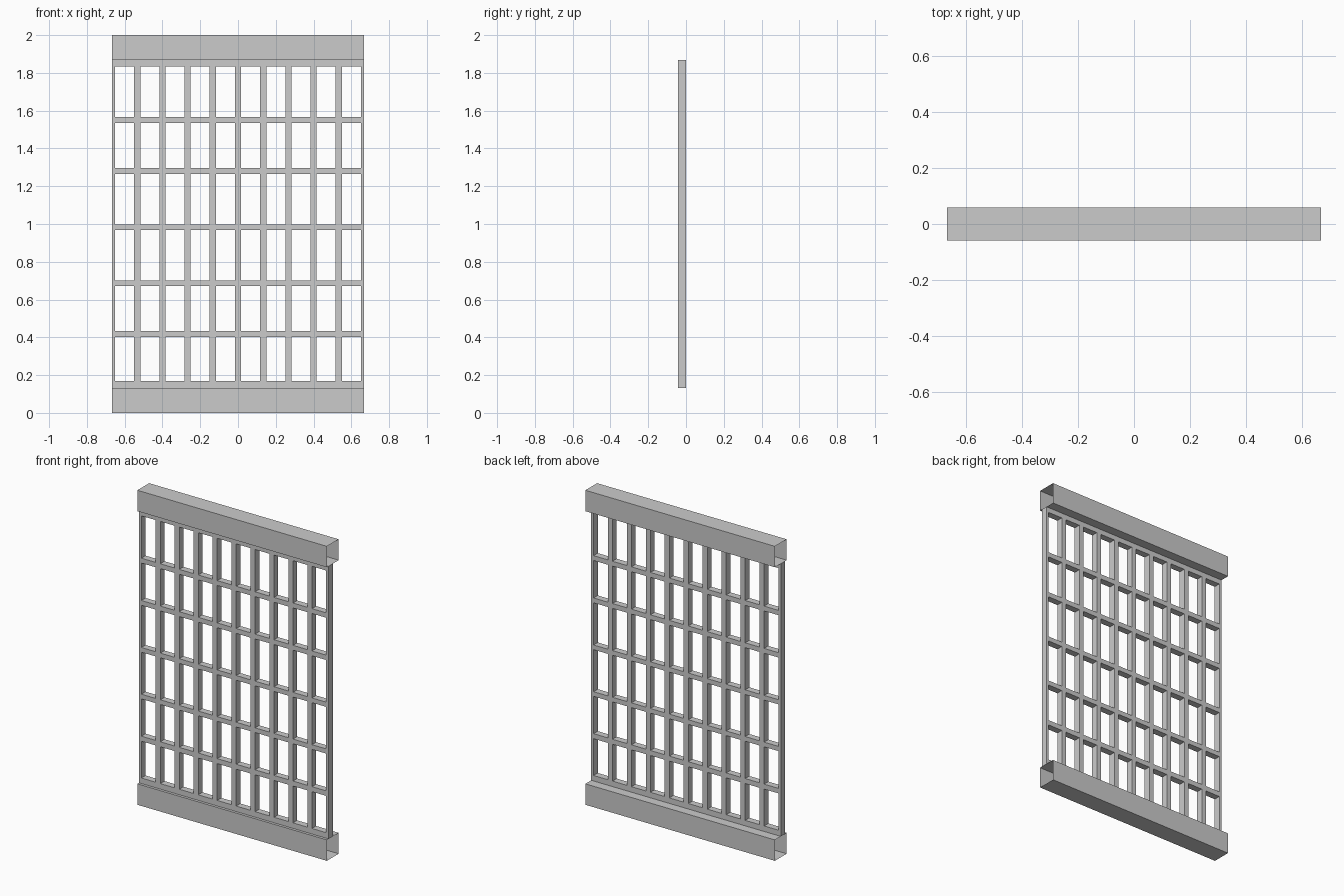
import bpy, bmesh

if "Cube" in bpy.data.objects:
    bpy.data.objects.remove(bpy.data.objects["Cube"])

HALF_W = 2 / 3        # half width of the panel
RAIL_H = 0.133        # height of the box rails
RAIL_D = 0.059        # half depth of the box rails
FRONT, BACK = -0.042, 0.0   # lattice depth range
PITCH, BAR = HALF_W / 5, 0.033


def make_object(name, bm):
    bmesh.ops.recalc_face_normals(bm, faces=bm.faces)
    mesh = bpy.data.meshes.new(name)
    bm.to_mesh(mesh)
    bm.free()
    obj = bpy.data.objects.new(name, mesh)
    bpy.context.collection.objects.link(obj)
    return obj


# Hollow rails: rectangular tubes with open ends
def rail(name, z0, z1):
    bm = bmesh.new()
    profile = [(-RAIL_D, z0), (RAIL_D, z0), (RAIL_D, z1), (-RAIL_D, z1)]
    left, right = ([bm.verts.new((x, y, z)) for y, z in profile]
                   for x in (-HALF_W, HALF_W))
    for i in range(4):
        j = (i + 1) % 4
        bm.faces.new((left[i], left[j], right[j], right[i]))
    make_object(name, bm)


rail("bottom_rail", 0, RAIL_H)
rail("top_rail", 2 - RAIL_H, 2)

# Lattice: flat grid with the cell openings left out, extruded to depth
xs = []
for i in range(-5, 6):
    for side in (-1, 1):
        xs.append(max(-HALF_W, min(HALF_W, i * PITCH + side * BAR / 2)))
xs = xs[1:-1] if xs[0] != xs[1] else xs
xs = sorted(set(xs) | {-HALF_W, HALF_W})
zs = [RAIL_H, 0.168, 0.402, 0.434, 0.671, 0.701, 0.968, 0.998,
      1.266, 1.297, 1.535, 1.566, 1.835, 2 - RAIL_H]

bm = bmesh.new()
grid = [[bm.verts.new((x, FRONT, z)) for z in zs] for x in xs]
for i in range(len(xs) - 1):
    for j in range(len(zs) - 1):
        if i % 2 == 1 and j % 2 == 1:
            continue
        bm.faces.new((grid[i][j], grid[i + 1][j],
                      grid[i + 1][j + 1], grid[i][j + 1]))
front_faces = list(bm.faces)
result = bmesh.ops.extrude_face_region(bm, geom=front_faces, use_keep_orig=True)
for v in result["geom"]:
    if isinstance(v, bmesh.types.BMVert):
        v.co.y = BACK
make_object("lattice", bm)
